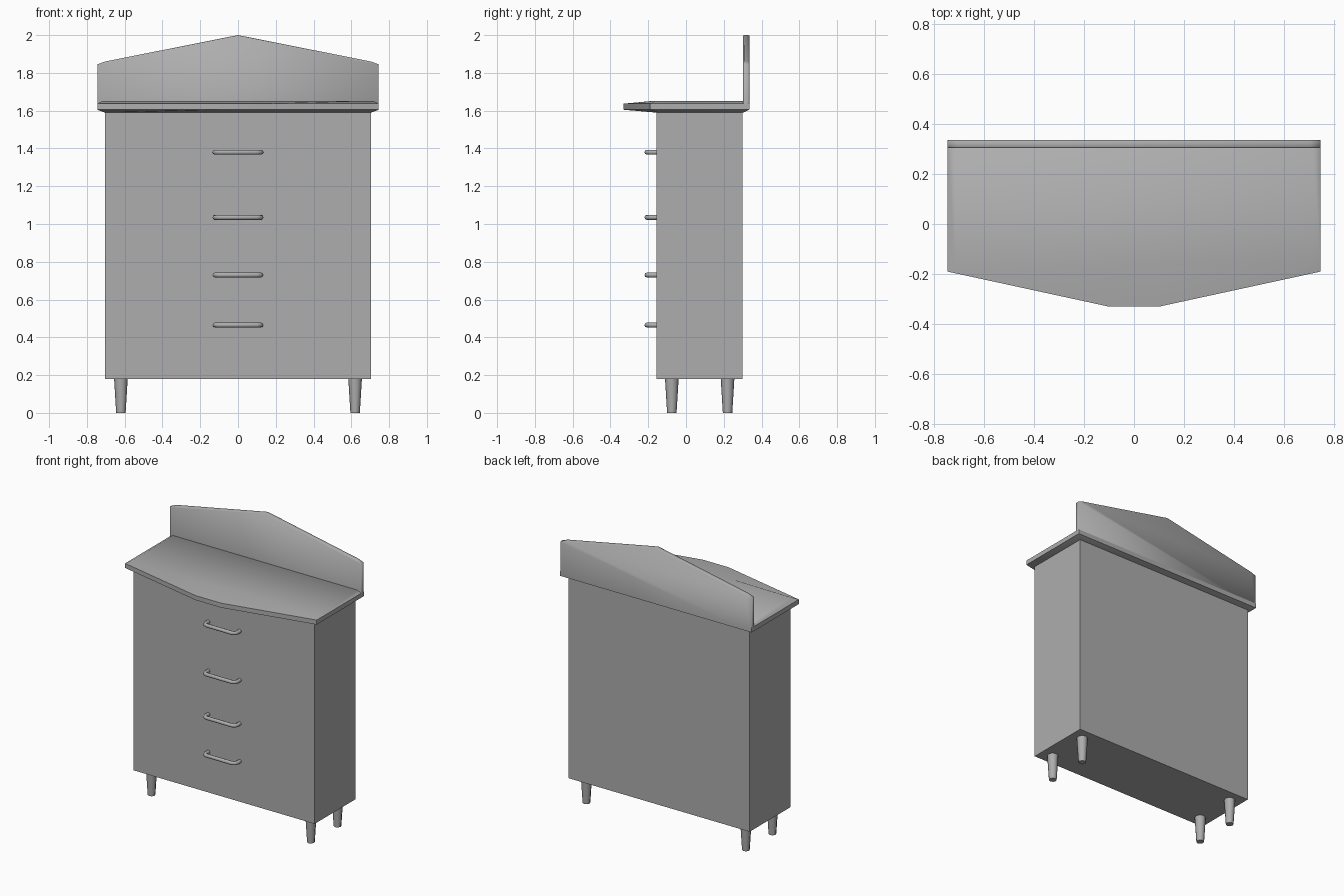
import bpy
import bmesh
import math

cube = bpy.data.objects.get("Cube")
if cube:
    bpy.data.objects.remove(cube, do_unlink=True)

grey = bpy.data.materials.new("plain_grey")
grey.use_nodes = True
colour = (0.42, 0.42, 0.42, 1)
grey.diffuse_color = colour
grey.node_tree.nodes["Principled BSDF"].inputs["Base Color"].default_value = colour


def loft(name, rings, smooth_angle=None):
    """Skin a stack of equal-length point rings and cap both ends."""
    bm = bmesh.new()
    loops = [[bm.verts.new(p) for p in ring] for ring in rings]
    n = len(loops[0])
    for a, b in zip(loops, loops[1:]):
        for i in range(n):
            j = (i + 1) % n
            bm.faces.new((a[i], a[j], b[j], b[i]))
    bm.faces.new(loops[0])
    bm.faces.new(loops[-1])
    bmesh.ops.recalc_face_normals(bm, faces=bm.faces)
    mesh = bpy.data.meshes.new(name)
    bm.to_mesh(mesh)
    bm.free()
    obj = bpy.data.objects.new(name, mesh)
    bpy.context.collection.objects.link(obj)
    mesh.materials.append(grey)
    if smooth_angle:
        bpy.ops.object.select_all(action='DESELECT')
        obj.select_set(True)
        bpy.context.view_layer.objects.active = obj
        bpy.ops.object.shade_smooth_by_angle(angle=math.radians(smooth_angle))
    return obj


# Cabinet body
loft("cabinet_body", [[(x, y, z) for x, y in
                       ((-0.705, -0.155), (0.705, -0.155), (0.705, 0.3), (-0.705, 0.3))]
                      for z in (0.18, 1.59)])


# Worktop: bowed front rim that tapers up to a rectangular flat top
def top_ring(z, side, corner, front, back):
    half = [(0.1, front), (side, corner), (side, back)]
    return [(x, y, z) for x, y in half + [(-x, y) for x, y in reversed(half)]]


loft("worktop", [
    top_ring(1.59, 0.705, -0.15, -0.16, 0.305),
    top_ring(1.605, 0.745, -0.19, -0.33, 0.335),
    top_ring(1.637, 0.745, -0.19, -0.33, 0.335),
    top_ring(1.652, 0.715, -0.16, -0.17, 0.325),
], 60)


# Peaked back panel with softened rear edges
def panel_ring(y, inset):
    side, low = 0.745 - inset, 1.605
    half = [(side, low), (side, 1.845 - inset), (0.705 - inset, 1.86 - inset)]
    pts = half + [(0, 2 - inset)] + [(-x, z) for x, z in reversed(half)]
    return [(x, y, z) for x, z in pts]


loft("back_panel", [panel_ring(0.303, 0.003), panel_ring(0.308, 0),
                    panel_ring(0.33, 0), panel_ring(0.335, 0.003)], 60)

# Tapered legs
for side, x in (("right", -0.62), ("left", 0.62)):
    for end, y in (("front", -0.075), ("back", 0.22)):
        rings = []
        for z, r in ((0, 0.025), (0.18, 0.036)):
            rings.append([(x + r * math.cos(i * math.pi / 4),
                           y + r * math.sin(i * math.pi / 4), z) for i in range(8)])
        loft(f"{end}_{side}_leg", rings, 50)

# Bent bar handles
half_path = [(0.122, -0.15), (0.122, -0.185), (0.115, -0.2), (0.1, -0.207)]
path = half_path + [(-x, y) for x, y in reversed(half_path)]
for number, z in enumerate((0.465, 0.73, 1.035, 1.38), 1):
    rings = []
    for k, (x, y) in enumerate(path):
        a, b = path[max(k - 1, 0)], path[min(k + 1, len(path) - 1)]
        dx, dy = b[0] - a[0], b[1] - a[1]
        length = math.hypot(dx, dy)
        nx, ny = -dy / length, dx / length
        ring = []
        for i in range(8):
            t = i * math.pi / 4
            s = 0.013 * math.cos(t)
            ring.append((x + nx * s, y + ny * s, z + 0.013 * math.sin(t)))
        rings.append(ring)
    loft(f"drawer_handle_{number}", rings, 50)
